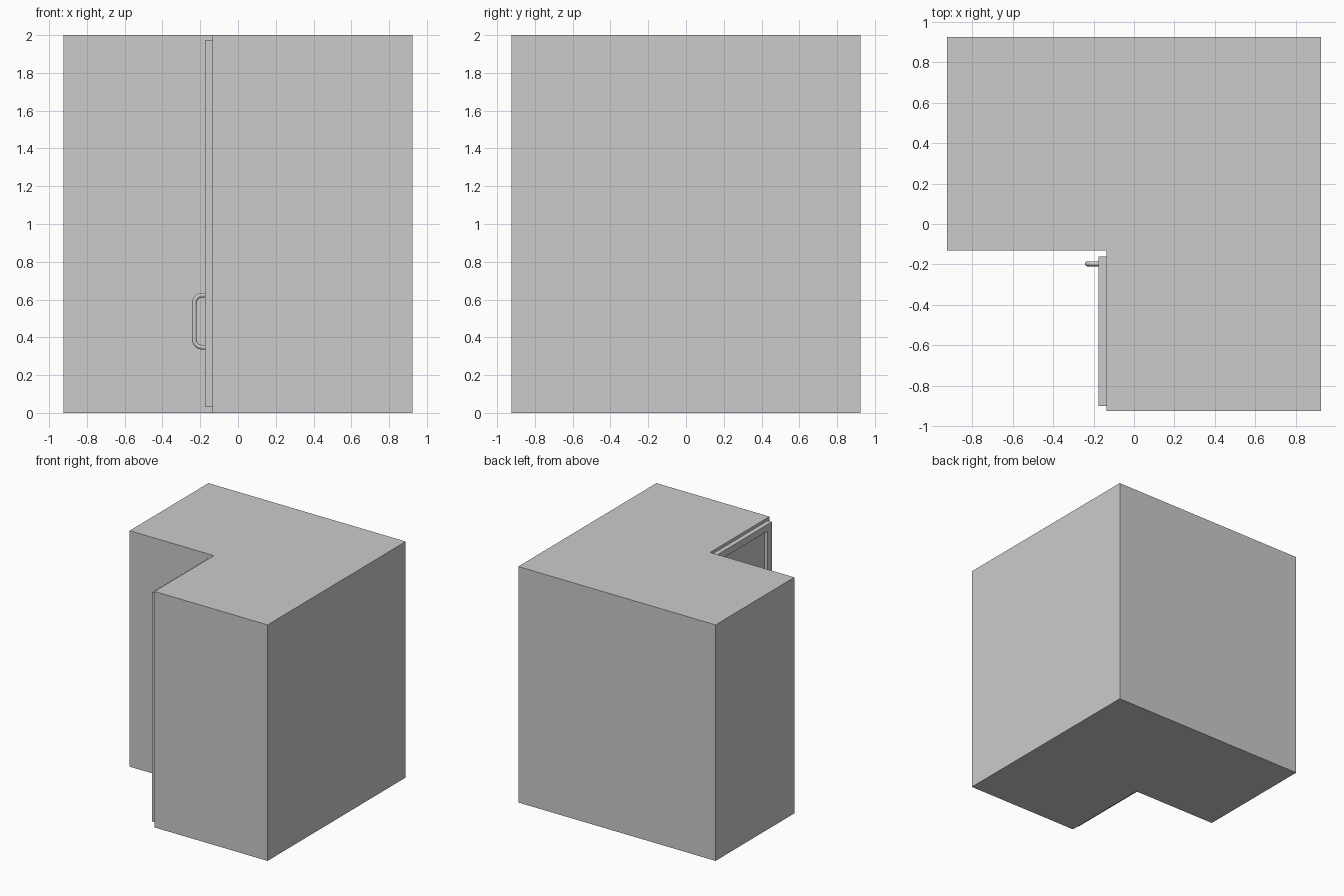
import bpy, bmesh
from math import sin, cos, pi
from mathutils import Vector

if "Cube" in bpy.data.objects:
    bpy.data.objects.remove(bpy.data.objects["Cube"])


def make_object(name, bm):
    bmesh.ops.recalc_face_normals(bm, faces=bm.faces)
    mesh = bpy.data.meshes.new(name)
    bm.to_mesh(mesh)
    bm.free()
    obj = bpy.data.objects.new(name, mesh)
    bpy.context.collection.objects.link(obj)
    return obj


# L-shaped cabinet body, extruded from its floor plan
H, NX, NY = 0.925, -0.135, -0.13
plan = [(NX, -H), (H, -H), (H, H), (-H, H), (-H, NY), (NX, NY)]
bm = bmesh.new()
base = bm.faces.new([bm.verts.new((x, y, 0)) for x, y in plan])
top = bmesh.ops.extrude_face_region(bm, geom=[base])["geom"]
bmesh.ops.translate(bm, vec=(0, 0, 2),
                    verts=[v for v in top if isinstance(v, bmesh.types.BMVert)])
make_object("cabinet_body", bm)

# Door slab with a recessed centre panel on its outer (-x) face
X0, X1, Y0, Y1, Z0, Z1 = -0.175, NX, -0.90, -0.16, 0.03, 1.975
FRAME, DEPTH = 0.08, 0.03
bm = bmesh.new()
bmesh.ops.create_cube(bm, size=1)
bmesh.ops.scale(bm, vec=(X1 - X0, Y1 - Y0, Z1 - Z0), verts=bm.verts)
bmesh.ops.translate(bm, vec=((X0 + X1) / 2, (Y0 + Y1) / 2, (Z0 + Z1) / 2), verts=bm.verts)
bm.normal_update()
panel = min(bm.faces, key=lambda f: f.calc_center_median().x)
bmesh.ops.inset_region(bm, faces=[panel], thickness=FRAME)
ring = bmesh.ops.extrude_discrete_faces(bm, faces=[panel])["faces"][0]
bmesh.ops.translate(bm, vec=(DEPTH, 0, 0), verts=ring.verts)
make_object("door", bm)

# Rounded bar handle: a round section swept along a U-shaped path
HY, ZC, HALF, XB, R, RAD = -0.197, 0.485, 0.138, -0.231, 0.042, 0.012
STEPS, SIDES = 8, 16
half_path = [(X0 + 0.005, HALF)]
for i in range(STEPS + 1):
    a = pi / 2 * i / STEPS
    half_path.append((XB + R - R * sin(a), HALF - R + R * cos(a)))
path = [(x, ZC + z) for x, z in half_path] + [(x, ZC - z) for x, z in reversed(half_path)]
points = [Vector((x, HY, z)) for x, z in path]
side = Vector((0, 1, 0))
bm = bmesh.new()
rings = []
for i, p in enumerate(points):
    tangent = (points[min(i + 1, len(points) - 1)] - points[max(i - 1, 0)]).normalized()
    if i in (0, 1):
        tangent = Vector((-1, 0, 0))
    elif i >= len(points) - 2:
        tangent = Vector((1, 0, 0))
    up = tangent.cross(side)
    rings.append([bm.verts.new(p + RAD * (cos(2 * pi * k / SIDES) * side
                                          + sin(2 * pi * k / SIDES) * up))
                  for k in range(SIDES)])
for a, b in zip(rings, rings[1:]):
    for k in range(SIDES):
        n = (k + 1) % SIDES
        bm.faces.new((a[k], a[n], b[n], b[k]))
bm.faces.new(rings[0])
bm.faces.new(rings[-1])
handle = make_object("door_handle", bm)
bpy.context.view_layer.objects.active = handle
handle.select_set(True)
bpy.ops.object.shade_smooth_by_angle()
